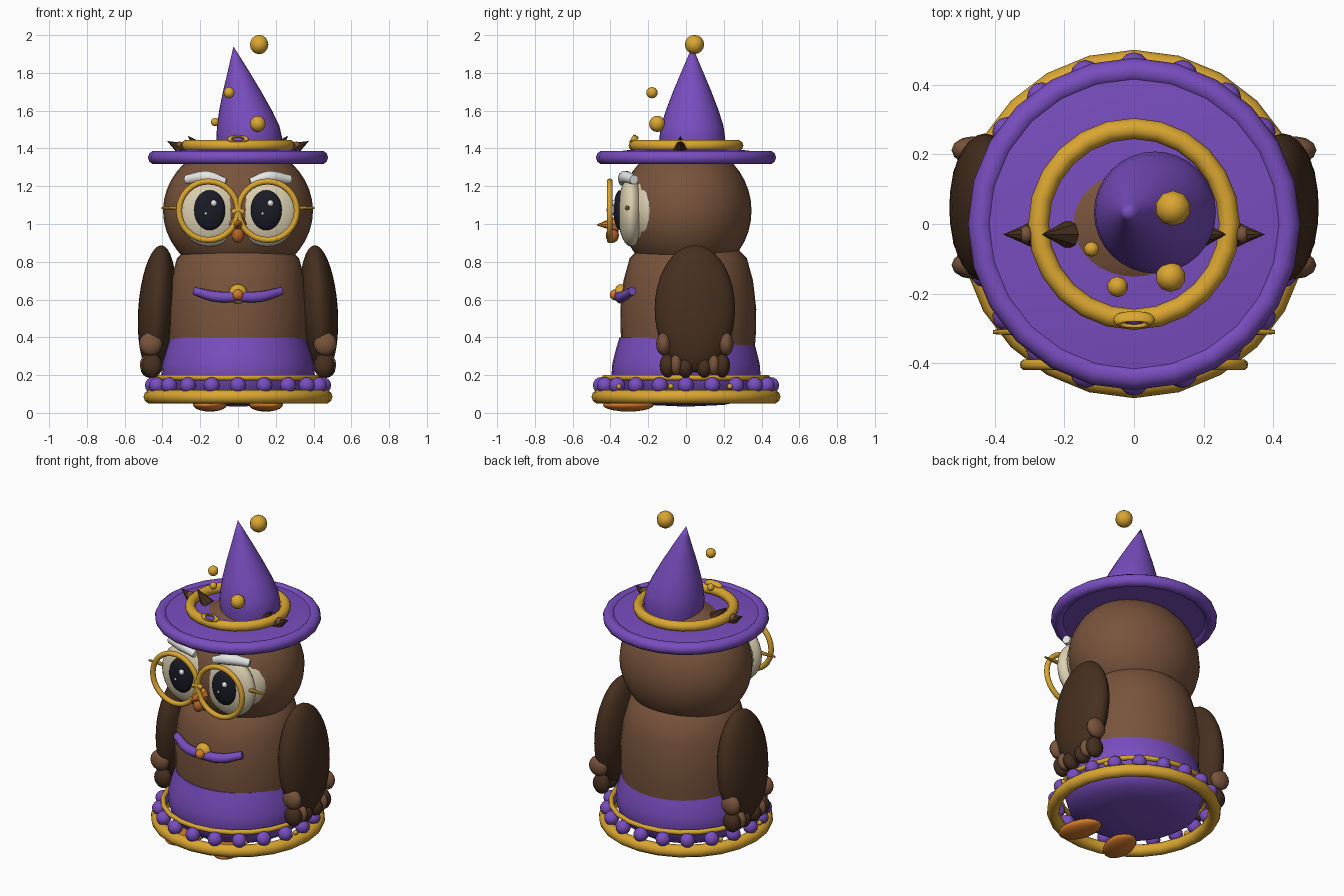
import bpy, bmesh, math
from mathutils import Vector
from math import sin, cos, pi, radians

if "Cube" in bpy.data.objects:
    bpy.data.objects.remove(bpy.data.objects["Cube"])


def mat(name, r, g, b):
    m = bpy.data.materials.new(name)
    m.diffuse_color = (r, g, b, 1)
    m.use_nodes = True
    m.node_tree.nodes["Principled BSDF"].inputs["Base Color"].default_value = m.diffuse_color
    return m


PURPLE = mat("purple cloth", 0.19, 0.075, 0.52)
GOLD = mat("gold", 0.70, 0.38, 0.03)
BROWN = mat("brown feathers", 0.19, 0.088, 0.045)
DARK = mat("dark brown feathers", 0.062, 0.029, 0.014)
CREAM = mat("cream face", 0.70, 0.62, 0.43)
BLACK = mat("black eyes", 0.010, 0.011, 0.019)
WHITE = mat("white", 0.82, 0.82, 0.80)
ORANGE = mat("orange", 0.68, 0.20, 0.025)
RUST = mat("dark orange", 0.45, 0.13, 0.02)


def finish(o, name, m, angle=40):
    o.name = name
    o.data.materials.clear()
    o.data.materials.append(m)
    bpy.ops.object.select_all(action='DESELECT')
    o.select_set(True)
    bpy.context.view_layer.objects.active = o
    bpy.ops.object.shade_smooth_by_angle(angle=radians(angle))
    return o


def ball(name, m, loc, size, rot=(0, 0, 0), seg=24, rings=14):
    bpy.ops.mesh.primitive_uv_sphere_add(segments=seg, ring_count=rings, location=loc,
                                         rotation=[radians(a) for a in rot])
    o = bpy.context.object
    o.scale = size if isinstance(size, tuple) else (size,) * 3
    return finish(o, name, m, 60)


def ring(name, m, loc, major, minor, rot=(0, 0, 0), scale=(1, 1, 1), seg=24):
    bpy.ops.mesh.primitive_torus_add(major_radius=major, minor_radius=minor, major_segments=seg,
                                     minor_segments=10, location=loc,
                                     rotation=[radians(a) for a in rot])
    o = bpy.context.object
    o.scale = scale
    return finish(o, name, m, 60)


def spike(name, m, a, b, r, r2=0.0, seg=8):
    a, b = Vector(a), Vector(b)
    bpy.ops.mesh.primitive_cone_add(vertices=seg, radius1=r, radius2=r2, depth=(b - a).length,
                                    location=(a + b) / 2)
    o = bpy.context.object
    o.rotation_euler = (b - a).to_track_quat('Z', 'Y').to_euler()
    return finish(o, name, m)


def loft(name, m, rows, seg=32, scale=(1, 1)):
    """Stack of circles given as (z, radius, centre x, centre y)."""
    bm = bmesh.new()
    loops = []
    for z, r, cx, cy in rows:
        loops.append([bm.verts.new((cx + r * scale[0] * cos(2 * pi * i / seg),
                                    cy + r * scale[1] * sin(2 * pi * i / seg), z))
                      for i in range(seg)])
    for p, q in zip(loops, loops[1:]):
        for i in range(seg):
            j = (i + 1) % seg
            bm.faces.new((p[i], p[j], q[j], q[i]))
    bmesh.ops.remove_doubles(bm, verts=bm.verts, dist=1e-5)
    bmesh.ops.recalc_face_normals(bm, faces=bm.faces)
    me = bpy.data.meshes.new(name)
    bm.to_mesh(me)
    bm.free()
    o = bpy.data.objects.new(name, me)
    bpy.context.collection.objects.link(o)
    return finish(o, name, m)


def tube(name, m, pts, radii, depth):
    cu = bpy.data.curves.new(name, 'CURVE')
    cu.dimensions = '3D'
    cu.bevel_depth, cu.bevel_resolution, cu.use_fill_caps = depth, 3, True
    sp = cu.splines.new('BEZIER')
    sp.bezier_points.add(len(pts) - 1)
    sp.resolution_u = 6
    for bp, p, r in zip(sp.bezier_points, pts, radii):
        bp.co, bp.radius = p, r
        bp.handle_left_type = bp.handle_right_type = 'AUTO'
    o = bpy.data.objects.new(name, cu)
    bpy.context.collection.objects.link(o)
    bpy.ops.object.select_all(action='DESELECT')
    o.select_set(True)
    bpy.context.view_layer.objects.active = o
    bpy.ops.object.convert(target='MESH')
    return finish(bpy.context.object, name, m, 50)


# Body and robe
loft("body", BROWN, [(z, r, 0, 0.012) for z, r in
     [(.2, 0), (.2, .34), (.4, .357), (.55, .36), (.7, .343), (.82, .31), (.93, .2), (.98, 0)]],
     scale=(1.04, 1))
loft("robe", PURPLE, [(z, r, 0, 0) for z, r in
     [(.033, 0), (.042, .2), (.065, .31), (.11, .37), (.2, .395), (.26, .39), (.33, .373),
      (.40, .352), (.40, .2)]], scale=(1.03, 1))

# Base rings and beads
ring("base_ring", GOLD, (0, 0, .085), .463, .037)
ring("upper_base_ring", GOLD, (0, 0, .187), .43, .015)
for i in range(20):
    a = 2 * pi * i / 20 - pi / 2
    ball("base_bead", PURPLE, (.45 * cos(a), .45 * sin(a), .146), .043, seg=12, rings=8)
for i in range(9):
    a = 2 * pi * i / 9 - pi / 2
    ball("gold_stud", GOLD, (.465 * cos(a), .465 * sin(a), .14), .015, seg=8, rings=6)

# Head and face
ball("head", BROWN, (0, 0, 1.07), (.397, .347, .36), seg=32, rings=20)
ball("face", CREAM, (0, -.16, 1.07), (.335, .185, .25), seg=32, rings=16)
for s in (-1, 1):
    ball("eye_disc", CREAM, (s * .152, -.29, 1.065), (.168, .072, .185))
    ball("eye", BLACK, (s * .15, -.35, 1.073), (.083, .034, .106))
    ball("eye_glint", WHITE, (s * .15 + .022, -.379, 1.11), .017, seg=10, rings=8)
    ball("small_eye_glint", WHITE, (s * .15 - .02, -.381, 1.055), .008, seg=8, rings=6)
    tube("eyebrow", WHITE, [(s * .065, -.335, 1.222), (s * .16, -.325, 1.248),
                            (s * .275, -.275, 1.235)], [.7, 1.1, .8], .031)
    # Glasses
    ring("glasses_rim", GOLD, (s * .157, -.404, 1.07), .155, .016, (90, 0, 0), seg=32)
    spike("glasses_temple", GOLD, (s * .28, -.31, 1.085), (s * .405, -.31, 1.085), .014, .006)
tube("glasses_bridge", GOLD, [(-.03, -.404, 1.06), (0, -.408, 1.075), (.03, -.404, 1.06)],
     [1, 1, 1], .014)

# Beak
spike("upper_beak", ORANGE, (0, -.36, 1.0), (0, -.477, .995), .046)
ball("lower_beak", RUST, (0, -.39, .94), (.034, .035, .04), seg=12, rings=8)

# Wings with feather tips
for s in (-1, 1):
    ball("wing", DARK, (s * .428, .047, .55), (.1, .213, .338), (0, -s * 4, 0), 28, 18)
    for t in (-1, 1):
        y = .047
        ball("upper_feather", BROWN, (s * .462, y + t * .165, .365), (.062, .04, .062), seg=12, rings=8)
        ball("outer_feather", DARK, (s * .455, y + t * .145, .25), (.055, .042, .064), seg=12, rings=8)
        ball("lower_feather", BROWN, (s * .475, y + t * .10, .255), (.045, .032, .055), seg=12, rings=8)
        ball("inner_feather", DARK, (s * .465, y + t * .05, .24), (.052, .042, .055), seg=12, rings=8)
    # Feet
    ball("foot", ORANGE, (s * .148, -.305, .042), (.085, .14, .035), (0, 0, s * 15), 16, 10)

# Bow with gold clasp
tube("bow", PURPLE, [(-.23, -.285, .645), (-.11, -.34, .615), (0, -.352, .615),
                     (.11, -.34, .615), (.23, -.285, .645)], [.75, 1, 1, 1, .75], .029)
ball("clasp", GOLD, (0, -.345, .63), (.05, .035, .052), seg=16, rings=10)
ball("clasp_gem", ORANGE, (0, -.375, .625), .029, seg=12, rings=8)

# Hat
loft("hat_brim", PURPLE, [(z, r, 0, 0) for z, r in
     [(1.335, 0), (1.335, .44), (1.375, .44), (1.392, .3), (1.395, 0)]])
ring("brim_edge", PURPLE, (0, 0, 1.352), .44, .037)
loft("hat_cone", PURPLE, [(1.38, 0, .06, .033), (1.38, .165, .06, .033), (1.45, .175, .06, .033),
     (1.52, .165, .054, .033), (1.6, .14, .04, .033), (1.7, .102, .022, .033),
     (1.8, .06, .004, .033), (1.88, .026, -.012, .033), (1.94, 0, -.024, .033)])
ring("hat_band", GOLD, (0, 0, 1.415), .274, .03)
ring("buckle", GOLD, (0, -.275, 1.447), .045, .014, (60, 0, 0), (1, .42, 1.2), 16)
ball("buckle_centre", PURPLE, (0, -.277, 1.444), (.035, .012, .014), seg=10, rings=6)

# Ear tufts poking past the hat band
for s in (-1, 1):
    spike("outer_tuft", DARK, (s * .285, -.03, 1.39), (s * .376, -.03, 1.44), .04)
    spike("inner_tuft", DARK, (s * .19, -.03, 1.385), (s * .265, -.03, 1.467), .042)
    ball("tuft_base", BROWN, (s * .31, -.03, 1.415), (.022, .025, .022), seg=8, rings=6)

# Floating gold baubles
for x, y, z, r in [(.112, .045, 1.95, .051), (.105, -.152, 1.53, .043),
                   (-.047, -.18, 1.695, .03), (-.122, -.072, 1.54, .022)]:
    ball("bauble", GOLD, (x, y, z), r, seg=10, rings=8)
